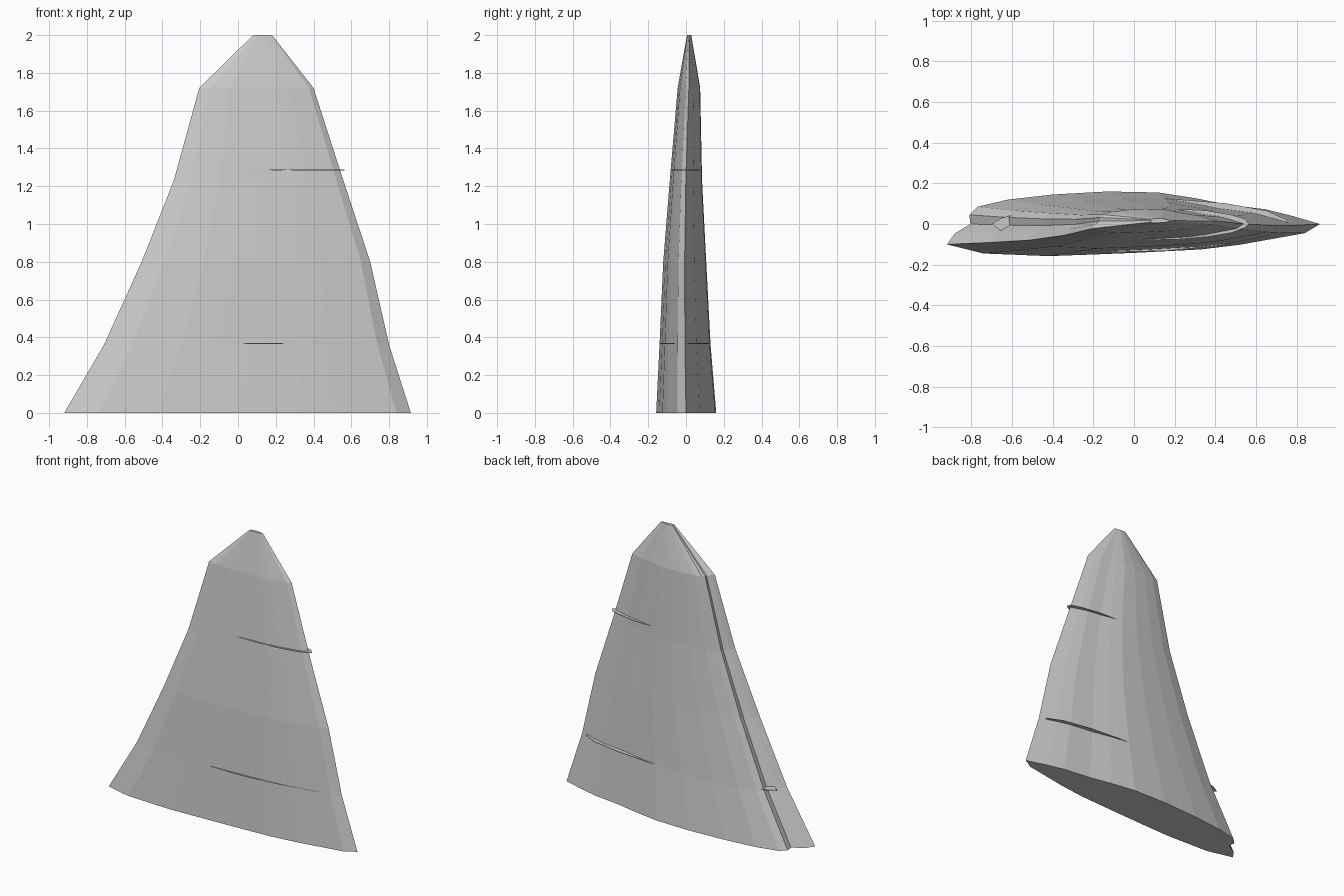
import bpy, bmesh

# Base cross-section (counter-clockwise from above), lens-like with a groove at the left end
PROFILE = [(-0.92, -0.10), (-0.74, -0.145), (-0.42, -0.158), (-0.2, -0.15), (0, -0.142),
           (0.33, -0.125), (0.52, -0.102), (0.84, -0.045), (0.915, 0), (0.77, 0.042),
           (0.65, 0.072), (0.45, 0.097), (0.3, 0.127), (0.12, 0.155), (-0.13, 0.16),
           (-0.4, 0.145), (-0.62, 0.12), (-0.77, 0.085), (-0.81, 0.045), (-0.805, 0.0),
           (-0.88, -0.045)]

# Each level: z, x min, x max, y min, y max
LEVELS = [(0, -0.92, 0.915, -0.16, 0.16), (0.36, -0.71, 0.80, -0.142, 0.13),
          (0.8, -0.51, 0.70, -0.122, 0.107), (1.23, -0.34, 0.558, -0.087, 0.085),
          (1.72, -0.205, 0.40, -0.045, 0.075), (2.0, 0.08, 0.18, 0.005, 0.028)]


def make_object(name, bm):
    bmesh.ops.recalc_face_normals(bm, faces=bm.faces)
    mesh = bpy.data.meshes.new(name)
    bm.to_mesh(mesh)
    bm.free()
    obj = bpy.data.objects.new(name, mesh)
    bpy.context.collection.objects.link(obj)
    return obj


def loft(name, rings):
    bm = bmesh.new()
    loops = [[bm.verts.new(p) for p in ring] for ring in rings]
    n = len(loops[0])
    for a, b in zip(loops, loops[1:]):
        for i in range(n):
            j = (i + 1) % n
            bm.faces.new((a[i], a[j], b[j], b[i]))
    bm.faces.new(loops[0][::-1])
    bm.faces.new(loops[-1])
    return make_object(name, bm)


def section(z, x0, x1, y0, y1):
    return [(x0 + (x + 0.92) / 1.835 * (x1 - x0), y0 + (y + 0.16) / 0.32 * (y1 - y0), z)
            for x, y in PROFILE]


# Tapering faceted body
loft("fin_body", [section(*level) for level in LEVELS])


# Thin plates that cut through the body and show as narrow ledges
def plate(name, z, outline):
    t = 0.002
    return loft(name, [[(x, y, z + d) for x, y in outline] for d in (-t, t)])


plate("lower_ledge", 0.367, [(-0.70, 0.0), (-0.66, -0.03), (-0.4, -0.10), (-0.1, -0.138),
                             (0.16, -0.132), (0.4, -0.108), (0.66, -0.06), (0.76, -0.012),
                             (0.75, 0.022), (0.65, 0.066), (0.45, 0.102), (0.17, 0.125),
                             (-0.2, 0.11), (-0.5, 0.07), (-0.65, 0.03)])
plate("upper_ledge", 1.286, [(0.05, -0.078), (0.2, -0.077), (0.36, -0.063), (0.48, -0.043),
                             (0.545, -0.018), (0.565, 0.0), (0.545, 0.025), (0.48, 0.045),
                             (0.36, 0.066), (0.2, 0.075), (0.05, 0.07), (-0.1, 0.0)])
